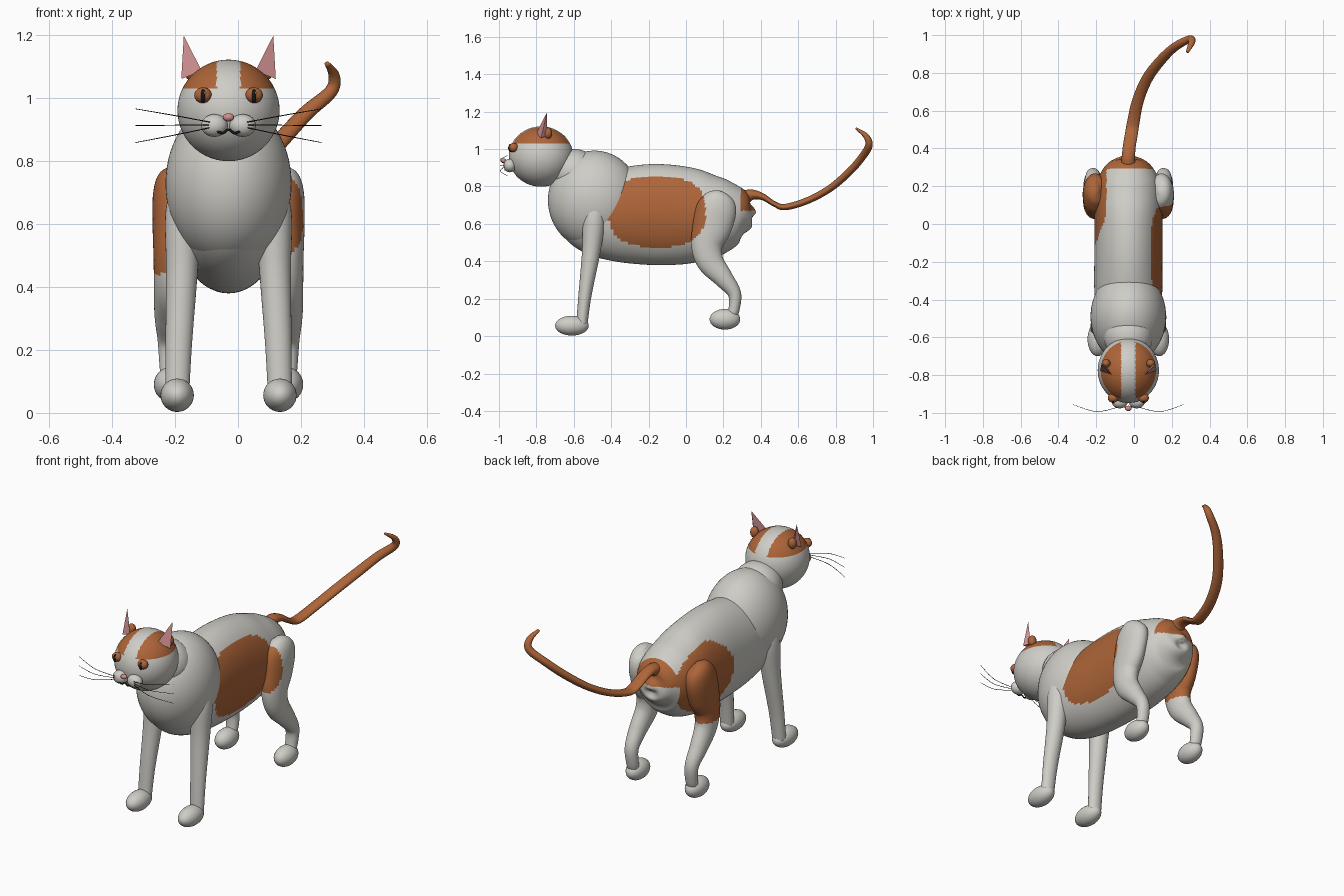
import bpy, bmesh, math
from mathutils import Vector

cube = bpy.data.objects.get("Cube")
if cube:
    bpy.data.objects.remove(cube)

CX = -0.03  # the animal's own mid plane


def material(name, rgb):
    m = bpy.data.materials.new(name)
    m.use_nodes = True
    m.diffuse_color = (*rgb, 1)
    m.node_tree.nodes["Principled BSDF"].inputs["Base Color"].default_value = (*rgb, 1)
    return m


WHITE = material("white_fur", (0.62, 0.61, 0.57))
ORANGE = material("orange_fur", (0.42, 0.13, 0.04))
PINK = material("pink_skin", (0.62, 0.27, 0.27))
BLACK = material("black", (0.01, 0.01, 0.01))
GLINT = material("eye_glint", (0.9, 0.9, 0.9))


def finish(name, bm, mat, rule=None, smooth=True):
    """Make an object; faces whose centre meets the rule turn orange."""
    bmesh.ops.recalc_face_normals(bm, faces=bm.faces)
    for f in bm.faces:
        f.smooth = smooth
        if rule and rule(f.calc_center_median()):
            f.material_index = 1
    me = bpy.data.meshes.new(name)
    bm.to_mesh(me)
    bm.free()
    me.materials.append(mat)
    if rule:
        me.materials.append(ORANGE)
    ob = bpy.data.objects.new(name, me)
    ob.location.x = CX
    bpy.context.collection.objects.link(ob)
    return ob


def ellipsoid(name, centre, radii, mat, rule=None, seg=32):
    bm = bmesh.new()
    bmesh.ops.create_uvsphere(bm, u_segments=seg, v_segments=seg // 2, radius=1)
    for v in bm.verts:
        v.co = Vector(c + r * p for c, r, p in zip(centre, radii, v.co))
    return finish(name, bm, mat, rule)


def spline(keys, sub):
    """Catmull-Rom through tuples of any length."""
    out = []
    for i in range(len(keys) - 1):
        quad = [keys[max(i - 1, 0)], keys[i], keys[i + 1], keys[min(i + 2, len(keys) - 1)]]
        for k in range(sub):
            t = k / sub
            out.append([b + 0.5 * t * (c - a + t * (2 * a - 5 * b + 4 * c - d
                        + t * (3 * (b - c) + d - a))) for a, b, c, d in zip(*quad)])
    return out + [list(keys[-1])]


def tube(name, keys, mat, rule=None, ref=(1, 0, 0), seg=32, sub=8):
    """Sweep ellipses along keys of (x, y, z, half width along ref, other half width)."""
    pts = spline(keys, sub)
    pos = [Vector(p[:3]) for p in pts]
    bm = bmesh.new()
    rings = []
    for i, p in enumerate(pts):
        tan = (pos[min(i + 1, len(pos) - 1)] - pos[max(i - 1, 0)]).normalized()
        side = Vector(ref)
        side = (side - tan * side.dot(tan)).normalized()
        up = tan.cross(side)
        ring = []
        for k in range(seg):
            a = math.tau * k / seg
            ring.append(bm.verts.new(pos[i] + side * (math.cos(a) * max(p[3], 0.001))
                                     + up * (math.sin(a) * max(p[4], 0.001))))
        rings.append(ring)
    for a, b in zip(rings, rings[1:]):
        for k in range(seg):
            n = (k + 1) % seg
            bm.faces.new((a[k], a[n], b[n], b[k]))
    bm.faces.new(rings[0])
    bm.faces.new(rings[-1])
    return finish(name, bm, mat, rule)


# Coat pattern rules
def left_patch(c):
    return c.x > 0 and abs((c.y + 0.155) / 0.26) ** 2.6 + abs((c.z - 0.665) / 0.19) ** 2.6 < 1


def body_patch(c):
    rump = c.y > 0.29 and c.z > 0.67
    right = c.x < -0.115 and c.y < 0.29 and ((c.y - 0.1) / 0.23) ** 2 + ((c.z - 0.64) / 0.2) ** 2 < 1
    return rump or right or left_patch(c)


def thigh_patch(c):
    return left_patch(c) or (c.x < 0 and c.z > 0.44)


def head_patch(c):
    return c.z > 1.03 and abs(c.x) > 0.038


# Trunk: y, bottom, top, half width
profile = [(-0.66, 0.60, 0.76, 0.06), (-0.62, 0.52, 0.82, 0.12), (-0.5, 0.435, 0.87, 0.165),
           (-0.35, 0.395, 0.90, 0.18), (-0.17, 0.38, 0.92, 0.18), (0, 0.385, 0.905, 0.18),
           (0.12, 0.41, 0.875, 0.178), (0.22, 0.455, 0.84, 0.165), (0.29, 0.505, 0.795, 0.135),
           (0.335, 0.56, 0.73, 0.09), (0.355, 0.60, 0.69, 0.045), (0.36, 0.635, 0.65, 0.008)]
tube("body", [(0, y, (b + t) / 2, w, (t - b) / 2) for y, b, t, w in profile],
     WHITE, body_patch, seg=96, sub=9)
ellipsoid("chest", (0, -0.49, 0.727), (0.2, 0.248, 0.265), WHITE, seg=64)
ellipsoid("neck", (0, -0.595, 0.875), (0.13, 0.13, 0.125), WHITE, seg=48)

# Head
ellipsoid("head", (0, -0.775, 0.96), (0.162, 0.172, 0.161), WHITE, head_patch, seg=128)
ellipsoid("nose", (0, -0.976, 0.938), (0.018, 0.014, 0.013), PINK)
tube("mouth", [(x, -0.968, z, 0.004, 0.003) for x, z in
               ((-0.036, 0.894), (-0.018, 0.888), (0, 0.899), (0.018, 0.888), (0.036, 0.894))],
     BLACK, ref=(0, 0, 1), seg=8)

for s, side in ((1, "left"), (-1, "right")):
    # Face
    ellipsoid(side + "_muzzle", (s * 0.045, -0.942, 0.912), (0.042, 0.034, 0.036), WHITE)
    ellipsoid(side + "_eye", (s * 0.081, -0.921, 1.008), (0.028, 0.025, 0.025), ORANGE)
    ellipsoid(side + "_pupil", (s * 0.081, -0.937, 1.006), (0.008, 0.014, 0.022), BLACK)
    ellipsoid(side + "_glint", (s * 0.081 + 0.006, -0.947, 1.016), (0.003, 0.003, 0.004), GLINT, seg=12)
    for i, (z0, z1) in enumerate(((0.922, 0.965), (0.914, 0.912), (0.906, 0.858))):
        tube(f"{side}_whisker_{i + 1}",
             [(s * 0.055, -0.97, z0, 0.0015, 0.0015), (s * 0.17, -0.993, (z0 + z1) / 2, 0.0015, 0.0015),
              (s * 0.295, -0.955, z1, 0.001, 0.001)], BLACK, ref=(0, 0, 1), seg=6, sub=6)

    # Ears: thin pointed wedges with a furry knob behind
    bm = bmesh.new()
    a, b, c, tip = [bm.verts.new((s * x, y, z)) for x, y, z in
                    ((0.15, -0.775, 1.06), (0.085, -0.8, 1.085), (0.125, -0.745, 1.07), (0.142, -0.743, 1.197))]
    for tri in ((a, b, c), (a, b, tip), (b, c, tip), (c, a, tip)):
        bm.faces.new(tri)
    finish(side + "_ear", bm, PINK, smooth=False)
    ellipsoid(side + "_ear_base", (s * 0.118, -0.738, 1.085), (0.023, 0.022, 0.03), ORANGE)

    # Front leg
    tube(side + "_front_leg",
         [(s * 0.13, -0.485, 0.72, 0.01, 0.01), (s * 0.138, -0.487, 0.695, 0.045, 0.045),
          (s * 0.145, -0.492, 0.62, 0.056, 0.06), (s * 0.148, -0.507, 0.45, 0.05, 0.049),
          (s * 0.158, -0.54, 0.22, 0.042, 0.035), (s * 0.163, -0.557, 0.06, 0.038, 0.03)], WHITE)
    ellipsoid(side + "_front_paw", (s * 0.163, -0.61, 0.056), (0.053, 0.09, 0.053), WHITE)

    # Hind leg
    tube(side + "_hind_leg",
         [(s * 0.165, 0.18, 0.775, 0.01, 0.015), (s * 0.172, 0.175, 0.75, 0.05, 0.07),
          (s * 0.176, 0.165, 0.69, 0.064, 0.105), (s * 0.178, 0.14, 0.59, 0.063, 0.105),
          (s * 0.18, 0.112, 0.49, 0.058, 0.085), (s * 0.185, 0.13, 0.4, 0.052, 0.072),
          (s * 0.19, 0.2, 0.31, 0.045, 0.052), (s * 0.188, 0.258, 0.23, 0.037, 0.036),
          (s * 0.185, 0.258, 0.15, 0.034, 0.03), (s * 0.185, 0.24, 0.1, 0.03, 0.03)],
         WHITE, thigh_patch, seg=48, sub=10)
    ellipsoid(side + "_hind_paw", (s * 0.185, 0.208, 0.09), (0.052, 0.082, 0.055), WHITE)

# Tail: flattened, dipping, then sweeping up with a hooked tip
tube("tail",
     [(0, 0.28, 0.72, 0.045, 0.05), (0, 0.345, 0.755, 0.036, 0.03), (0.005, 0.41, 0.745, 0.034, 0.018),
      (0.015, 0.47, 0.708, 0.034, 0.014), (0.025, 0.53, 0.69, 0.033, 0.017), (0.05, 0.65, 0.725, 0.031, 0.018),
      (0.1, 0.77, 0.79, 0.03, 0.019), (0.175, 0.87, 0.875, 0.028, 0.02), (0.25, 0.94, 0.955, 0.025, 0.02),
      (0.325, 0.978, 1.02, 0.021, 0.02), (0.335, 0.962, 1.07, 0.018, 0.015), (0.312, 0.91, 1.11, 0.008, 0.006)],
     ORANGE, seg=20, sub=6)
